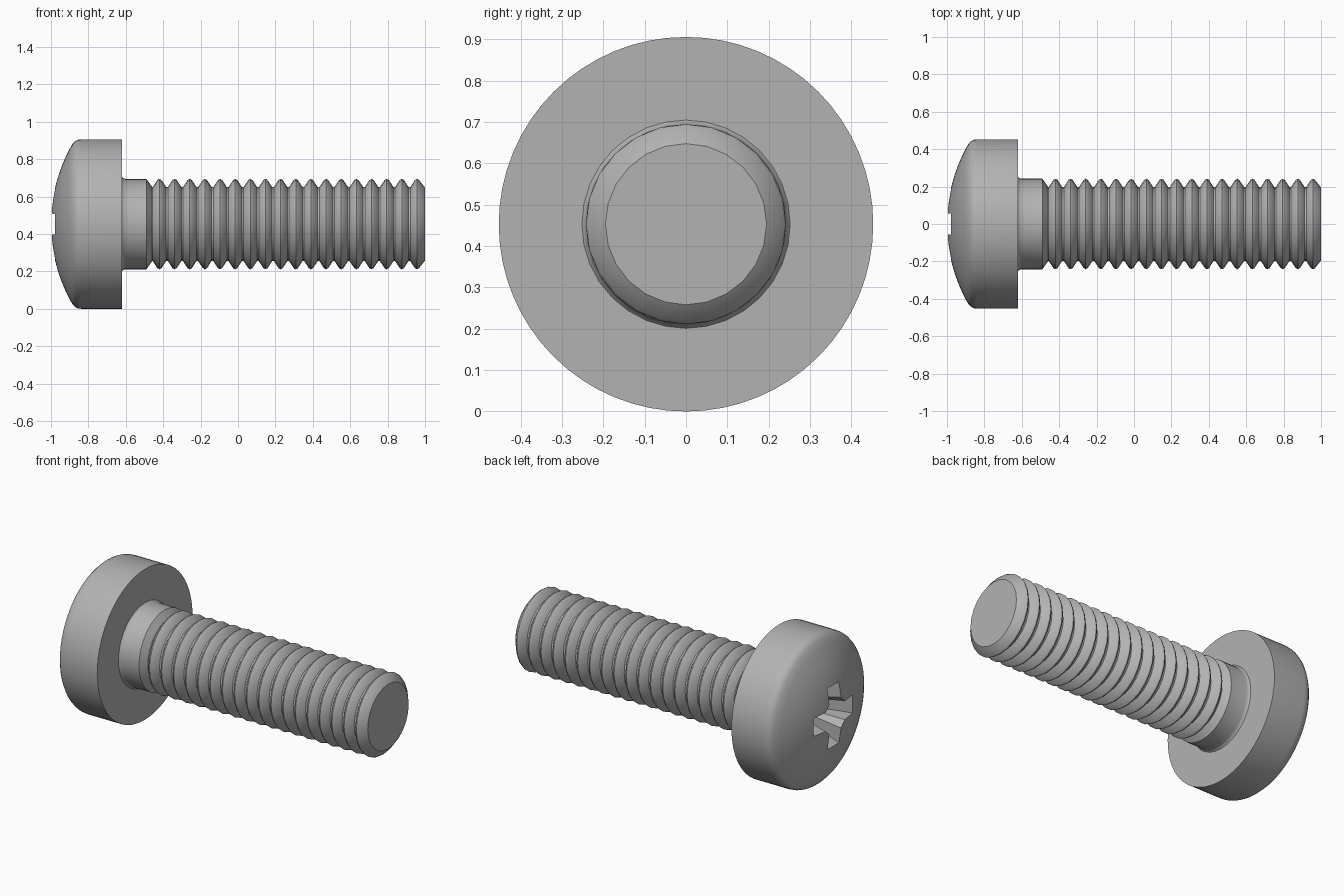
import bpy, bmesh, math
from mathutils import Vector

if "Cube" in bpy.data.objects:
    bpy.data.objects.remove(bpy.data.objects["Cube"])

CZ = 0.453  # height of the screw axis

steel = bpy.data.materials.new("grey steel")
steel.diffuse_color = (0.45, 0.45, 0.45, 1)
steel.use_nodes = True
steel.node_tree.nodes["Principled BSDF"].inputs["Base Color"].default_value = steel.diffuse_color


def finish(name, bm, angle=None):
    bmesh.ops.recalc_face_normals(bm, faces=bm.faces)
    me = bpy.data.meshes.new(name)
    bm.to_mesh(me)
    bm.free()
    me.materials.append(steel)
    ob = bpy.data.objects.new(name, me)
    bpy.context.collection.objects.link(ob)
    if angle:
        smooth(ob, angle)
    return ob


def smooth(ob, angle):
    bpy.ops.object.select_all(action='DESELECT')
    ob.select_set(True)
    bpy.context.view_layer.objects.active = ob
    bpy.ops.object.shade_smooth_by_angle(angle=math.radians(angle))


def bridge_rings(bm, rings):
    n = len(rings[0])
    for a, b in zip(rings, rings[1:]):
        for i in range(n):
            j = (i + 1) % n
            bm.faces.new((a[i], a[j], b[j], b[i]))
    bm.faces.new(rings[0])
    bm.faces.new(rings[-1])


def revolve(name, profile, sides, angle):
    """Closed solid turned around the x axis from (x, radius) points."""
    bm = bmesh.new()
    rings = [[bm.verts.new((x, r * math.sin(2 * math.pi * i / sides),
                            CZ + r * math.cos(2 * math.pi * i / sides)))
              for i in range(sides)] for x, r in profile]
    bridge_rings(bm, rings)
    return finish(name, bm, angle)


# Domed head: shallow spherical cap, rounded shoulder, straight rim
R = 0.86
dome = []
for k in range(1, 13):
    r = 0.43 * k / 12
    dome.append((-1 + R - math.sqrt(R * R - r * r), r))
head = revolve("head", dome + [(-0.871, 0.443), (-0.855, 0.451), (-0.835, 0.453),
                               (-0.62, 0.453)], 64, 30)

# Cross-shaped recess cutter, tapering inward with chamfered inner corners
def cross(bm, x, tip, half, core):
    pts = []
    for q in range(4):
        c, s = math.cos(q * math.pi / 2), math.sin(q * math.pi / 2)
        for u, v in ((core, -half), (tip, -half), (tip, half), (core, half)):
            pts.append(bm.verts.new((x, u * c - v * s, CZ + u * s + v * c)))
    return pts


bm = bmesh.new()
bridge_rings(bm, [cross(bm, -1.05, 0.195, 0.057, 0.095),
                  cross(bm, -0.98, 0.185, 0.055, 0.09),
                  cross(bm, -0.80, 0.10, 0.035, 0.055),
                  cross(bm, -0.76, 0.03, 0.01, 0.015)])
cutter = finish("recess_cutter", bm)
cutter.hide_render = True
mod = head.modifiers.new("recess", 'BOOLEAN')
mod.operation = 'DIFFERENCE'
mod.solver = 'EXACT'
mod.object = cutter
bpy.context.view_layer.objects.active = head
bpy.ops.object.modifier_apply(modifier=mod.name)
bpy.data.objects.remove(cutter)
smooth(head, 25)

# Plain neck with a small fillet under the head
revolve("neck", [(-0.63, 0.252), (-0.62, 0.252), (-0.612, 0.245), (-0.60, 0.242),
                 (-0.49, 0.242), (-0.46, 0.20)], 32, 30)

# Threaded shank: evenly spaced ridges with narrow flat crests
pitch = 0.081
first = 0.957 - 17 * pitch
profile = [(-0.48, 0.198)]
for k in range(18):
    x = first + k * pitch
    profile += [(x - 0.036, 0.198), (x - 0.011, 0.236), (x, 0.242),
                (x + 0.011, 0.236)]
    if k < 17:
        profile.append((x + 0.036, 0.198))
profile.append((1.0, 0.195))
revolve("threaded_shank", profile, 24, 30)
